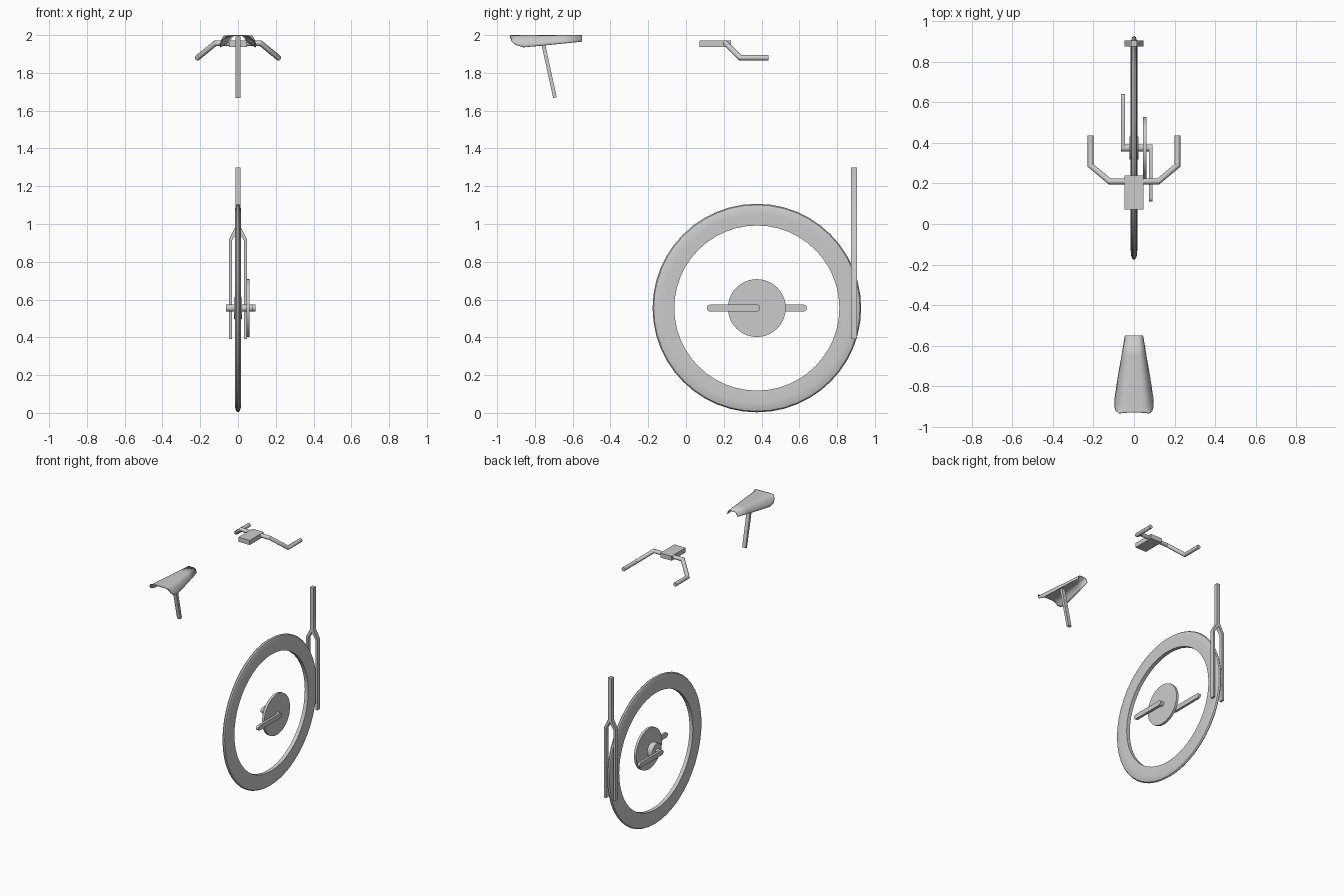
import bpy, bmesh, math
from mathutils import Vector, Matrix

if "Cube" in bpy.data.objects:
    bpy.data.objects.remove(bpy.data.objects["Cube"])

CY, CZ = 0.375, 0.555          # wheel and crank centre


def make(name, verts, faces, smooth=True):
    me = bpy.data.meshes.new(name)
    me.from_pydata(verts, [], faces)
    bm = bmesh.new()
    bm.from_mesh(me)
    bmesh.ops.recalc_face_normals(bm, faces=bm.faces)
    bm.to_mesh(me)
    bm.free()
    ob = bpy.data.objects.new(name, me)
    bpy.context.collection.objects.link(ob)
    if smooth:
        bpy.ops.object.select_all(action='DESELECT')
        ob.select_set(True)
        bpy.context.view_layer.objects.active = ob
        bpy.ops.object.shade_smooth_by_angle(angle=math.radians(35))
    return ob


def prism(name, pts, place, a, b):
    """Extrude a 2D outline between a and b; place(u, v, w) gives a 3D point."""
    n = len(pts)
    verts = [place(u, v, w) for w in (a, b) for u, v in pts]
    faces = [tuple(range(n)), tuple(range(n, 2 * n))]
    faces += [(i, (i + 1) % n, n + (i + 1) % n, n + i) for i in range(n)]
    return make(name, verts, faces)


def circle(r, n):
    return [(CY + r * math.cos(2 * math.pi * i / n),
             CZ + r * math.sin(2 * math.pi * i / n)) for i in range(n)]


def along_x(u, v, w):
    return (w, u, v)


def along_y(u, v, w):
    return (u, w, v)


def along_z(u, v, w):
    return (u, v, w)


# wheel: rounded tyre profile (radius, x) revolved around the axle
half = [(0.437, 0.014), (0.50, 0.0165), (0.53, 0.0145), (0.546, 0.009)]
prof = half + [(0.552, 0.0)] + [(r, -x) for r, x in reversed(half)]
N, P = 48, len(prof)
verts, faces = [], []
for i in range(N):
    t = 2 * math.pi * i / N
    verts += [(x, CY + r * math.cos(t), CZ + r * math.sin(t)) for r, x in prof]
    j = (i + 1) % N
    faces += [(i * P + k, i * P + (k + 1) % P, j * P + (k + 1) % P, j * P + k)
              for k in range(P)]
make("wheel", verts, faces)

# crank set: hub, axle, chainring
for name, r, a, b, n in (("hub", 0.057, -0.021, 0.021, 32),
                         ("crank_axle", 0.018, -0.062, 0.09, 20),
                         ("chainring", 0.153, 0.044, 0.062, 40)):
    prism(name, circle(r, n), along_x, a, b)

# crank arms: round-ended bars pointing opposite ways
for name, s, a, b in (("crank_arm_right", -1, 0.073, 0.092),
                      ("crank_arm_left", 1, -0.063, -0.045)):
    arc = [math.pi * i / 8 for i in range(9)]
    pts = [(CY + s * (0.247 + 0.018 * math.sin(t)), CZ + 0.018 * math.cos(t)) for t in arc]
    pts += [(CY - s * 0.018 * math.sin(t), CZ - 0.018 * math.cos(t)) for t in arc]
    prism(name, pts, along_x, a, b)

# fork: one forked outline, mirrored
side = [(0.014, 1.3), (0.014, 0.985), (0.047, 0.92), (0.047, 0.39),
        (0.032, 0.39), (0.032, 0.912)]
outline = side + [(0, 0.965)] + [(-x, z) for x, z in reversed(side)]
prism("fork", outline, along_y, 0.874, 0.904)

# handlebar clamp
prism("handlebar_stem", [(-0.047, 0.072), (0.047, 0.072), (0.047, 0.238), (-0.047, 0.238)],
      along_z, 1.938, 1.972)

# handlebar: mitred tube along a mirrored path
right = [(0.12, 0.21, 1.957), (0.214, 0.288, 1.88), (0.214, 0.437, 1.88)]
path = [Vector((-x, y, z)) for x, y, z in reversed(right)] + [Vector(p) for p in right]
S, R = 12, 0.0145
d0 = (path[1] - path[0]).normalized()
e1 = d0.cross(Vector((0, 0, 1))).normalized()
e2 = d0.cross(e1)
ring = [path[0] + R * (math.cos(2 * math.pi * k / S) * e1 + math.sin(2 * math.pi * k / S) * e2)
        for k in range(S)]
verts, faces = list(ring), [tuple(range(S))]
for i in range(1, len(path)):
    d = (path[i] - path[i - 1]).normalized()
    nxt = (path[i + 1] - path[i]).normalized() if i + 1 < len(path) else d
    plane = (d + nxt).normalized()
    ring = [p + d * ((path[i] - p).dot(plane) / d.dot(plane)) for p in ring]
    o = i * S
    verts += ring
    faces += [(o - S + k, o - S + (k + 1) % S, o + (k + 1) % S, o + k) for k in range(S)]
faces.append(tuple(range(len(verts) - S, len(verts))))
make("handlebar", verts, faces)

# seat: thin arched shell lofted through (y, half width, side drop)
stations = [(-0.93, 0.078, 0.004), (-0.922, 0.09, 0.03), (-0.90, 0.097, 0.05),
            (-0.86, 0.096, 0.063), (-0.76, 0.081, 0.054), (-0.65, 0.062, 0.043),
            (-0.55, 0.045, 0.033)]
arch = [(0.0, 0.0), (0.4, 0.01), (0.58, 0.06), (0.72, 0.2), (0.83, 0.42), (0.92, 0.7), (1.0, 1.0)]
arch = [(-x, d) for x, d in reversed(arch[1:])] + arch
A = len(arch)
verts = [(x * w, y, 2.0 - d * drop) for y, w, drop in stations for x, d in arch]
faces = [(i * A + k, i * A + k + 1, (i + 1) * A + k + 1, (i + 1) * A + k)
         for i in range(len(stations) - 1) for k in range(A - 1)]
seat = make("seat", verts, faces)
sol = seat.modifiers.new("thickness", 'SOLIDIFY')
sol.thickness = 0.005
up = sum(p.normal.z for p in seat.data.polygons) > 0
sol.offset = -1 if up else 1

# seat post: leaning rectangular bar
prism("seat_post", [(-0.775, 1.993), (-0.754, 1.993), (-0.685, 1.672), (-0.703, 1.667)],
      along_x, -0.014, 0.014)
